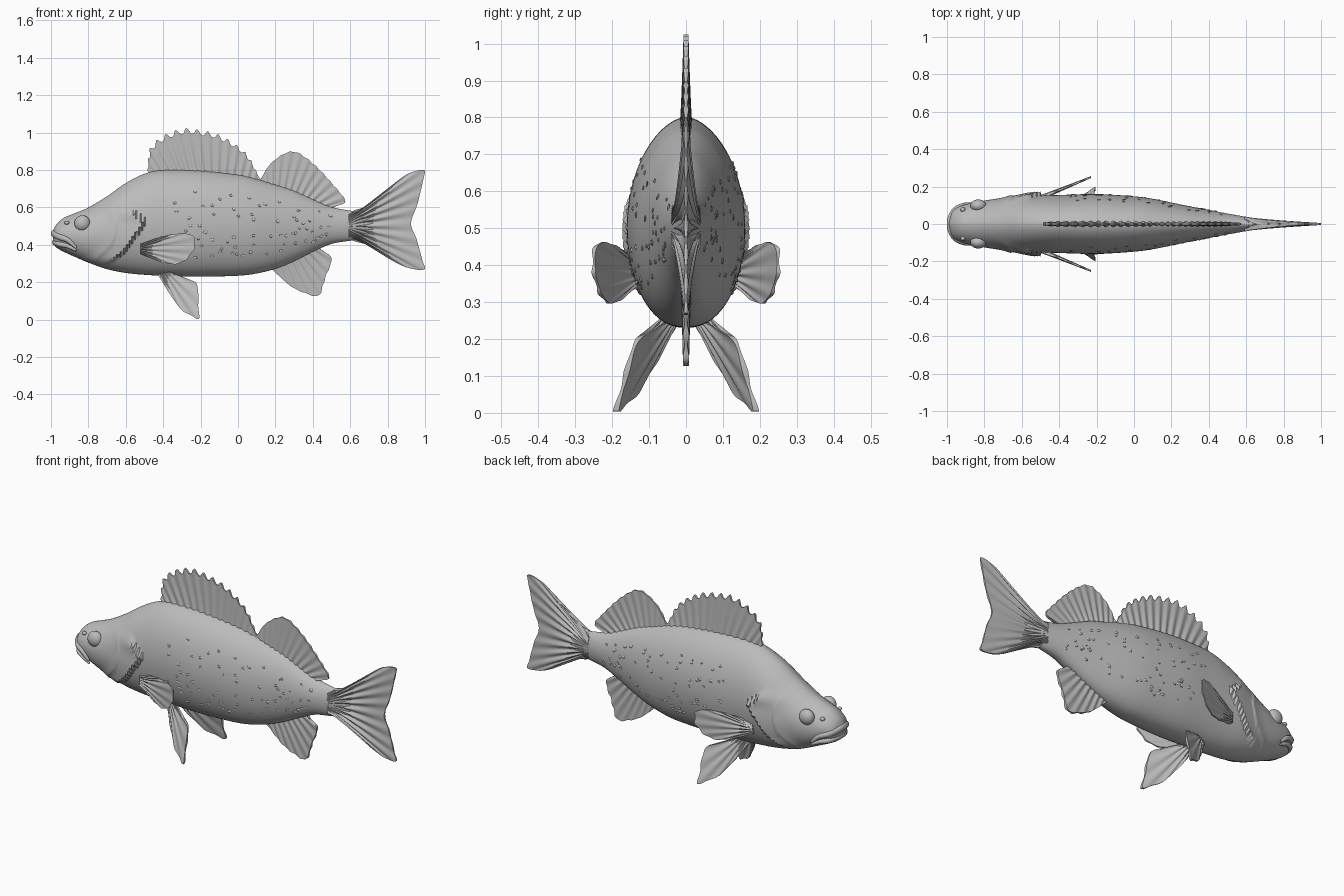
import bpy, bmesh, math, random
from mathutils import Vector

if "Cube" in bpy.data.objects:
    bpy.data.objects.remove(bpy.data.objects["Cube"])

grey = bpy.data.materials.new("grey_skin")
grey.diffuse_color = (0.5, 0.5, 0.5, 1)
grey.use_nodes = True
grey.node_tree.nodes["Principled BSDF"].inputs["Base Color"].default_value = grey.diffuse_color


def finish(name, bm, angle=40):
    bmesh.ops.recalc_face_normals(bm, faces=bm.faces)
    me = bpy.data.meshes.new(name)
    bm.to_mesh(me)
    bm.free()
    me.materials.append(grey)
    ob = bpy.data.objects.new(name, me)
    bpy.context.collection.objects.link(ob)
    bpy.ops.object.select_all(action='DESELECT')
    bpy.context.view_layer.objects.active = ob
    ob.select_set(True)
    bpy.ops.object.shade_smooth_by_angle(angle=math.radians(angle))
    return ob


def spline(pts, steps=10):
    """Smooth curve through the points."""
    p = [Vector(q) for q in pts]
    p = [p[0] * 2 - p[1]] + p + [p[-1] * 2 - p[-2]]
    out = []
    for i in range(1, len(p) - 2):
        a, b, c, d = p[i - 1:i + 3]
        for k in range(steps):
            t = k / steps
            out.append(0.5 * (2 * b + (c - a) * t + (2 * a - 5 * b + 4 * c - d) * t * t
                              + (3 * b - a - 3 * c + d) * t ** 3))
    return out + [p[-2]]


def resample(pts, n):
    """Evenly spaced points along a polyline."""
    d = [0]
    for a, b in zip(pts, pts[1:]):
        d.append(d[-1] + (b - a).length)
    out, j = [], 0
    for i in range(n):
        s = d[-1] * i / (n - 1)
        while j < len(pts) - 2 and d[j + 1] < s:
            j += 1
        out.append(pts[j].lerp(pts[j + 1], (s - d[j]) / max(d[j + 1] - d[j], 1e-9)))
    return out


def lookup(table, x):
    """Linear lookup in a list of (key, value)."""
    for (a, u), (b, v) in zip(table, table[1:]):
        if x <= b:
            return u + (v - u) * max(0, (x - a) / (b - a))
    return table[-1][1]


# Body stations: x, top, bottom, half width
STATIONS = [(-0.99, .475, .41, .025), (-0.97, .51, .385, .07), (-0.93, .545, .362, .095),
            (-0.87, .57, .335, .112), (-0.8, .60, .305, .125), (-0.7, .66, .27, .14),
            (-0.6, .73, .25, .15), (-0.5, .78, .24, .152), (-0.4, .80, .235, .155),
            (-0.2, .797, .23, .16), (0, .775, .235, .148), (.1, .752, .247, .135),
            (.2, .722, .272, .115), (.3, .69, .312, .094), (.4, .645, .362, .075),
            (.5, .603, .405, .056), (.6, .583, .422, .038), (.68, .575, .435, .022),
            (.76, .55, .46, .004)]
# Rear edge of the gill cover: height -> x
GILL = [(.27, -.74), (.31, -.68), (.37, -.60), (.46, -.54), (.52, -.495), (.57, -.55), (.62, -.59)]
# Cheek crease: height -> x
CHEEK = [(.33, -.75), (.40, -.67), (.50, -.645), (.60, -.67)]


def skin(st, a):
    """Point on the body at station st, angle a measured from the top."""
    x, top, bot, w = st
    c, s = math.cos(a), math.sin(a)
    mid = bot + (top - bot) * .48
    z = mid + c * ((top - mid) if c > 0 else (mid - bot))
    y = w * abs(s) ** (1.15 if c > 0 else .9)
    if .27 < z < .62 and x < -.4:
        fade = min(1, (z - .27) / .05, (.62 - z) / .05)
        for table, depth, reach in ((GILL, .022, .2), (CHEEK, .006, .08)):
            g = (x - lookup(table, z)) / reach + 1
            if 0 < g <= 1:
                y += depth * fade * g * g
    return Vector((x, y if s >= 0 else -y, z))


RINGS = spline(STATIONS, 12)
RINGS = resample(RINGS, 240)
bm = bmesh.new()
SIDES = 72
rows = [[bm.verts.new(skin(r, math.tau * k / SIDES)) for k in range(SIDES)] for r in RINGS]
for r0, r1 in zip(rows, rows[1:]):
    for k in range(SIDES):
        n = (k + 1) % SIDES
        bm.faces.new((r0[k], r0[n], r1[n], r1[k]))
bm.faces.new(rows[0])
bm.faces.new(rows[-1][::-1])
finish("body", bm, 50)


def fin(name, base, tip, rays, thick, plane=lambda x, z: 0.0, spine=0.0):
    """Ribbed fin spanning from a base line to an outer edge, both in x and z."""
    n, m = rays * 8 + 1, 10
    b = resample([Vector(p) for p in base], n)
    t = resample(spline(tip), n)
    bm = bmesh.new()
    sheets = []
    for side in (1, -1):
        grid = []
        for i in range(n):
            f = i / (n - 1) * rays
            notch = spine * (1 - abs(math.cos(math.pi * f)) ** 3) if 0 < i < n - 1 else 0
            row = []
            for j in range(m + 1):
                v = j / m
                p = b[i].lerp(t[i], v * (1 - notch))
                h = thick[0] + (thick[1] - thick[0]) * v ** .7
                h *= 1 + .35 * math.cos(math.tau * f)
                row.append(bm.verts.new((p.x, plane(p.x, p.y) + side * h, p.y)))
            grid.append(row)
        for r0, r1 in zip(grid, grid[1:]):
            for j in range(m):
                bm.faces.new((r0[j], r0[j + 1], r1[j + 1], r1[j]))
        sheets.append(grid)
    # Close the rim between the two sheets
    rims = [[r[0] for r in g] + g[-1][1:] + [r[m] for r in g[-2::-1]] + g[0][m - 1:0:-1] for g in sheets]
    for k in range(len(rims[0])):
        q = (k + 1) % len(rims[0])
        bm.faces.new((rims[0][k], rims[0][q], rims[1][q], rims[1][k]))
    return finish(name, bm, 50)


# Fins on the centre line
fin("spiny_dorsal_fin", [(-.46, .76), (-.2, .78), (.12, .73)],
    [(-.485, .80), (-.475, .91), (-.43, .965), (-.36, 1.005), (-.28, 1.025), (-.2, 1.015), (-.1, .99),
     (0, .93), (.06, .87), (.1, .79), (.125, .745)], 15, (.013, .005), spine=.12)
fin("soft_dorsal_fin", [(.12, .72), (.3, .67), (.5, .58)],
    [(.12, .75), (.17, .83), (.24, .885), (.3, .9), (.36, .87), (.44, .80), (.52, .71), (.572, .645),
     (.565, .62), (.50, .605)], 13, (.011, .005), spine=.02)
fin("anal_fin", [(.17, .29), (.3, .34), (.43, .40)],
    [(.185, .265), (.28, .18), (.36, .14), (.43, .125), (.455, .18), (.47, .23), (.498, .30),
     (.495, .34), (.45, .365)], 9, (.011, .006), spine=.02)
fin("tail_fin", [(.59, .56), (.59, .445)],
    [(.62, .585), (.69, .608), (.76, .66), (.85, .74), (.92, .785), (.995, .80), (.993, .76), (.96, .62),
     (.925, .515), (.955, .43), (.985, .32), (.995, .268), (.9, .28), (.8, .33), (.7, .395), (.62, .42)],
    17, (.03, .004))

# Paired fins
for s, label in ((-1, "right"), (1, "left")):
    fin("pectoral_fin_" + label, [(-.52, .41), (-.52, .35)],
        [(-.5, .405), (-.44, .435), (-.35, .457), (-.26, .46), (-.225, .42), (-.245, .35), (-.31, .30),
         (-.39, .302), (-.47, .33)], 9, (.012, .004),
        plane=lambda x, z: s * (.14 + (x + .5) * .41), spine=.03)
    fin("pelvic_fin_" + label, [(-.43, .26), (-.36, .26)],
        [(-.425, .235), (-.36, .13), (-.3, .05), (-.25, .02), (-.208, .004), (-.21, .08), (-.218, .19),
         (-.28, .215), (-.35, .24)], 6, (.012, .006),
        plane=lambda x, z: s * (.03 + (x + .43) * .45 + (.235 - z) * .26), spine=.02)


def ball(bm, centre, size, detail=16):
    res = bmesh.ops.create_uvsphere(bm, u_segments=detail, v_segments=max(4, detail // 2), radius=1)
    for v in res["verts"]:
        v.co = Vector(centre) + Vector(a * b for a, b in zip(v.co, size))


def tube(name, pts, radii):
    """Rounded tube along a path, thinner at its ends."""
    path = spline(pts, 8)
    bm = bmesh.new()
    loops = []
    for i, p in enumerate(path):
        d = (path[min(i + 1, len(path) - 1)] - path[max(i - 1, 0)]).normalized()
        side = d.cross(Vector((0, 0, 1))).normalized()
        up = side.cross(d)
        k = .35 + .65 * math.sin(math.pi * i / (len(path) - 1)) ** .6
        loops.append([bm.verts.new(p + k * (side * radii[0] * math.cos(a) + up * radii[1] * math.sin(a)))
                      for a in (math.tau * j / 12 for j in range(12))])
    for l0, l1 in zip(loops, loops[1:]):
        for j in range(12):
            bm.faces.new((l0[j], l0[(j + 1) % 12], l1[(j + 1) % 12], l1[j]))
    bm.faces.new(loops[0])
    bm.faces.new(loops[-1])
    finish(name, bm, 60)


def mirrored(half):
    return half + [(x, -y, z) for x, y, z in half[-2::-1]]


# Lips
tube("upper_lip", mirrored([(-.865, .108, .385), (-.91, .103, .425), (-.955, .08, .442),
                            (-.98, .04, .455), (-.987, 0, .46)]), (.014, .018))
tube("lower_lip", mirrored([(-.865, .104, .37), (-.91, .096, .393), (-.95, .075, .402),
                            (-.972, .04, .41), (-.98, 0, .413)]), (.014, .016))

# Eyes and nostrils
for s, label in ((-1, "right"), (1, "left")):
    bm = bmesh.new()
    ball(bm, (-.832, s * .098, .515), (.043, .033, .043), 28)
    finish("eye_" + label, bm)
    bm = bmesh.new()
    ball(bm, (-.915, s * .077, .518), (.014, .012, .01), 12)
    finish("nostril_" + label, bm)

# Small raised scales scattered over the flanks
random.seed(4)
bm = bmesh.new()
for i in range(150):
    st = random.choice([r for r in RINGS if -.35 < r[0] < .5])
    p = skin(st, random.choice((1, -1)) * random.uniform(.9, 2.3))
    r = random.uniform(.005, .01)
    ball(bm, p, (r * 1.3, .0035, r), 8)
finish("scale_bumps", bm)
